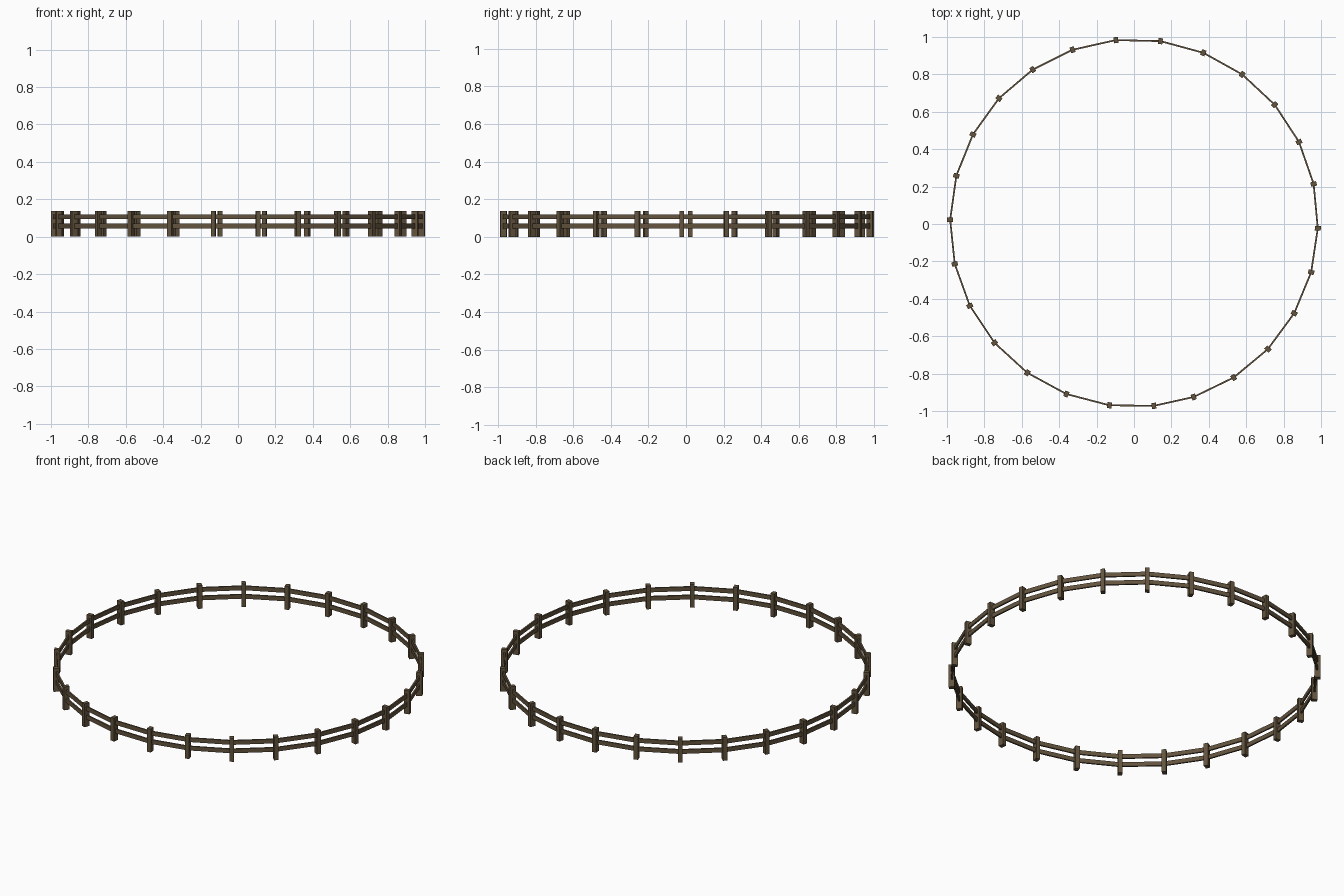
import bpy
from math import radians, cos, sin, atan2, hypot

if "Cube" in bpy.data.objects:
    bpy.data.objects.remove(bpy.data.objects["Cube"])

COUNT, STEP, START = 26, 13.89, -83.8
RADIUS, CY = 0.983, 0.005

wood = bpy.data.materials.new("wood")
wood.diffuse_color = (0.125, 0.088, 0.048, 1)
wood.use_nodes = True
wood.node_tree.nodes["Principled BSDF"].inputs["Base Color"].default_value = wood.diffuse_color


def box(name, loc, size, angle):
    bpy.ops.mesh.primitive_cube_add(size=1, location=loc, rotation=(0, 0, angle))
    ob = bpy.context.object
    ob.name = name
    ob.scale = size
    ob.data.materials.append(wood)
    return ob


# Post positions around the ring; the closing gap is slightly shorter
angles = [radians(START - i * STEP) for i in range(COUNT)]
points = [(RADIUS * cos(a), CY + RADIUS * sin(a)) for a in angles]

for i, a in enumerate(angles):
    x0, y0 = points[i]
    x1, y1 = points[(i + 1) % COUNT]

    # Upright post, deeper along the radius
    box(f"post_{i + 1}", (x0, y0, 0.069), (0.032, 0.024, 0.138), a)

    # Two thin rails running to the next post
    length, heading = hypot(x1 - x0, y1 - y0), atan2(y1 - y0, x1 - x0)
    for label, z in (("lower", 0.057), ("upper", 0.107)):
        box(f"{label}_rail_{i + 1}", ((x0 + x1) / 2, (y0 + y1) / 2, z),
            (length, 0.009, 0.025), heading)
